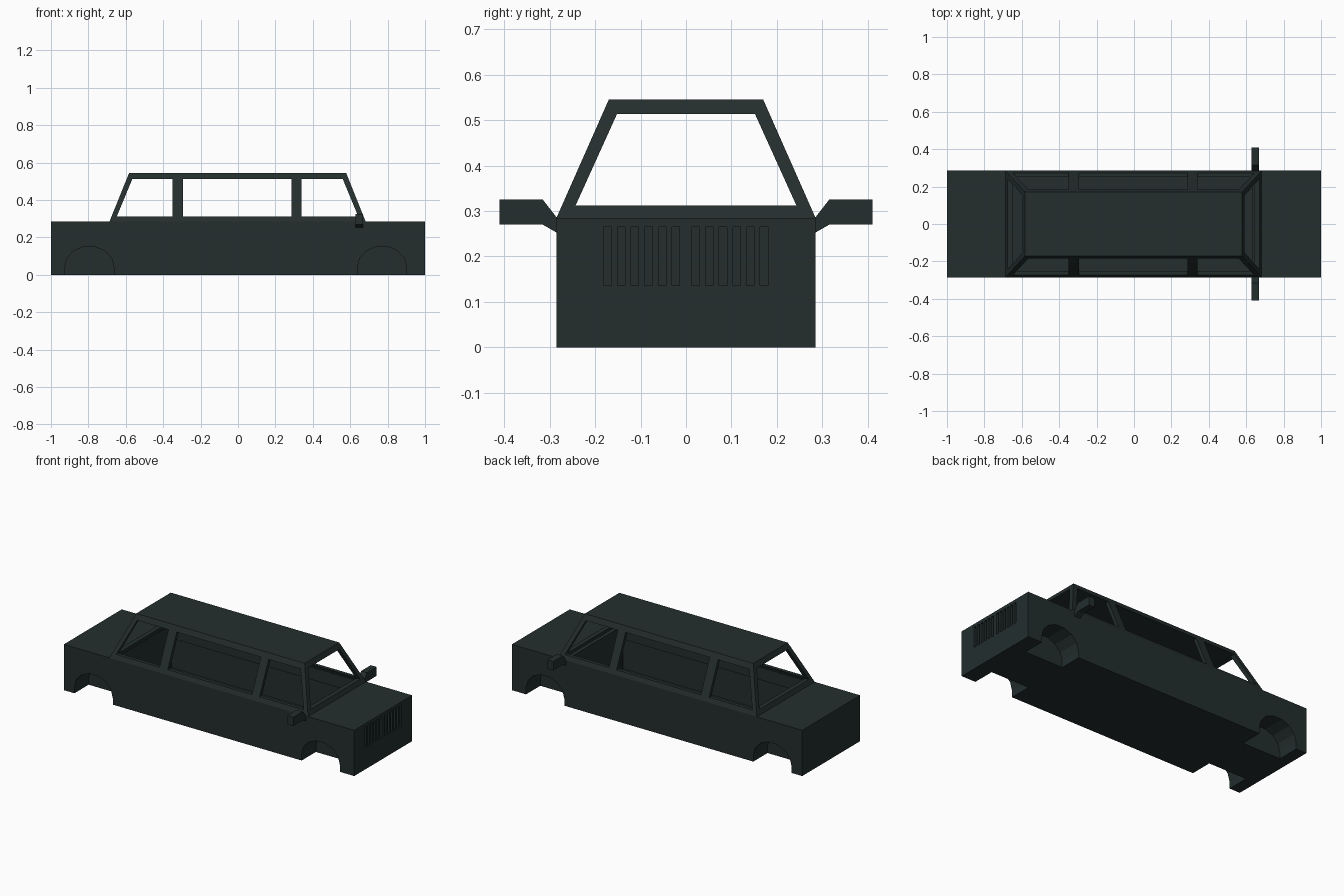
import bpy, bmesh, math
from mathutils import Vector

if "Cube" in bpy.data.objects:
    bpy.data.objects.remove(bpy.data.objects["Cube"])

paint = bpy.data.materials.new("dark green grey paint")
paint.diffuse_color = (0.017, 0.027, 0.0265, 1)
paint.use_nodes = True
paint.node_tree.nodes["Principled BSDF"].inputs["Base Color"].default_value = paint.diffuse_color


def loft(name, a, b):
    """Solid between two matching point loops."""
    bm = bmesh.new()
    va = [bm.verts.new(p) for p in a]
    vb = [bm.verts.new(p) for p in b]
    n = len(va)
    bm.faces.new(va)
    bm.faces.new(vb)
    for i in range(n):
        j = (i + 1) % n
        bm.faces.new((va[i], va[j], vb[j], vb[i]))
    bmesh.ops.recalc_face_normals(bm, faces=bm.faces)
    me = bpy.data.meshes.new(name)
    bm.to_mesh(me)
    bm.free()
    me.materials.append(paint)
    ob = bpy.data.objects.new(name, me)
    bpy.context.collection.objects.link(ob)
    return ob


def prism_y(name, pts, y0, y1):
    return loft(name, [(x, y0, z) for x, z in pts], [(x, y1, z) for x, z in pts])


def prism_x(name, pts, x0, x1):
    return loft(name, [(x0, y, z) for y, z in pts], [(x1, y, z) for y, z in pts])


def box(name, x0, x1, y0, y1, z0, z1):
    return prism_y(name, [(x0, z0), (x1, z0), (x1, z1), (x0, z1)], y0, y1)


def rect(x0, x1, y, z):
    return [(x0, -y, z), (x1, -y, z), (x1, y, z), (x0, y, z)]


def carve(ob, cutters):
    """Subtract the cutters, bake the result and remove them."""
    for c in cutters:
        c.hide_render = True
        m = ob.modifiers.new("cut", 'BOOLEAN')
        m.operation = 'DIFFERENCE'
        m.solver = 'EXACT'
        m.object = c
    dg = bpy.context.evaluated_depsgraph_get()
    dg.update()
    me = bpy.data.meshes.new_from_object(ob.evaluated_get(dg))
    ob.modifiers.clear()
    ob.data = me
    me.materials.clear()
    me.materials.append(paint)
    for c in cutters:
        bpy.data.objects.remove(c)


# Lower body: wheel arches, grille slots and hollow passenger space
body = box("body", -1, 1, -0.285, 0.285, 0, 0.285)
cuts = []
for cx in (-0.795, 0.77):
    arch = [(cx - 0.132, -0.05)]
    for k in range(8):
        t = math.pi * (1 - k / 7)
        arch.append((cx + 0.132 * math.cos(t), 0.04 + 0.113 * math.sin(t)))
    arch.append((cx + 0.132, -0.05))
    for s in (-1, 1):
        cuts.append(prism_y("arch_cutter", arch, s * 0.145, s * 0.35))
for start in (-0.181, 0.013):
    for k in range(6):
        y = start + 0.03 * k
        cuts.append(box("slot_cutter", 0.98, 1.05, y, y + 0.017, 0.136, 0.265))
cuts.append(box("cabin_space_cutter", -0.655, 0.63, -0.262, 0.262, 0.015, 0.35))
cuts.append(box("door_space_cutter", -0.65, 0.625, -0.274, 0.274, 0.02, 0.21))
carve(body, cuts)

# Cabin: tapered shell with window openings on all four sides
cabin = loft("cabin_frame", rect(-0.687, 0.682, 0.285, 0.285),
             rect(-0.582, 0.578, 0.17, 0.545))
inner = loft("inner_cutter", rect(-0.666, 0.661, 0.271, 0.265),
             rect(-0.568, 0.564, 0.16, 0.516))
ends = prism_x("end_window_cutter",
               [(-0.243, 0.312), (0.243, 0.312), (0.152, 0.513), (-0.152, 0.513)], -1, 1)
cuts = [inner, ends]
for b0, b1, t0, t1 in ((-0.648, -0.35, -0.565, -0.35),
                       (-0.293, 0.287, -0.293, 0.287),
                       (0.34, 0.643, 0.34, 0.56)):
    cuts.append(prism_y("side_window_cutter",
                        [(b0, 0.312), (b1, 0.312), (t1, 0.512), (t0, 0.512)], -0.5, 0.5))
carve(cabin, cuts)

# Wing mirrors
for s, side in ((-1, "right"), (1, "left")):
    prof = [(0.28, 0.25), (0.315, 0.27), (0.41, 0.27),
            (0.41, 0.325), (0.315, 0.325), (0.28, 0.28)]
    prism_x(side + "_mirror", [(s * y, z) for y, z in prof], 0.627, 0.668)
